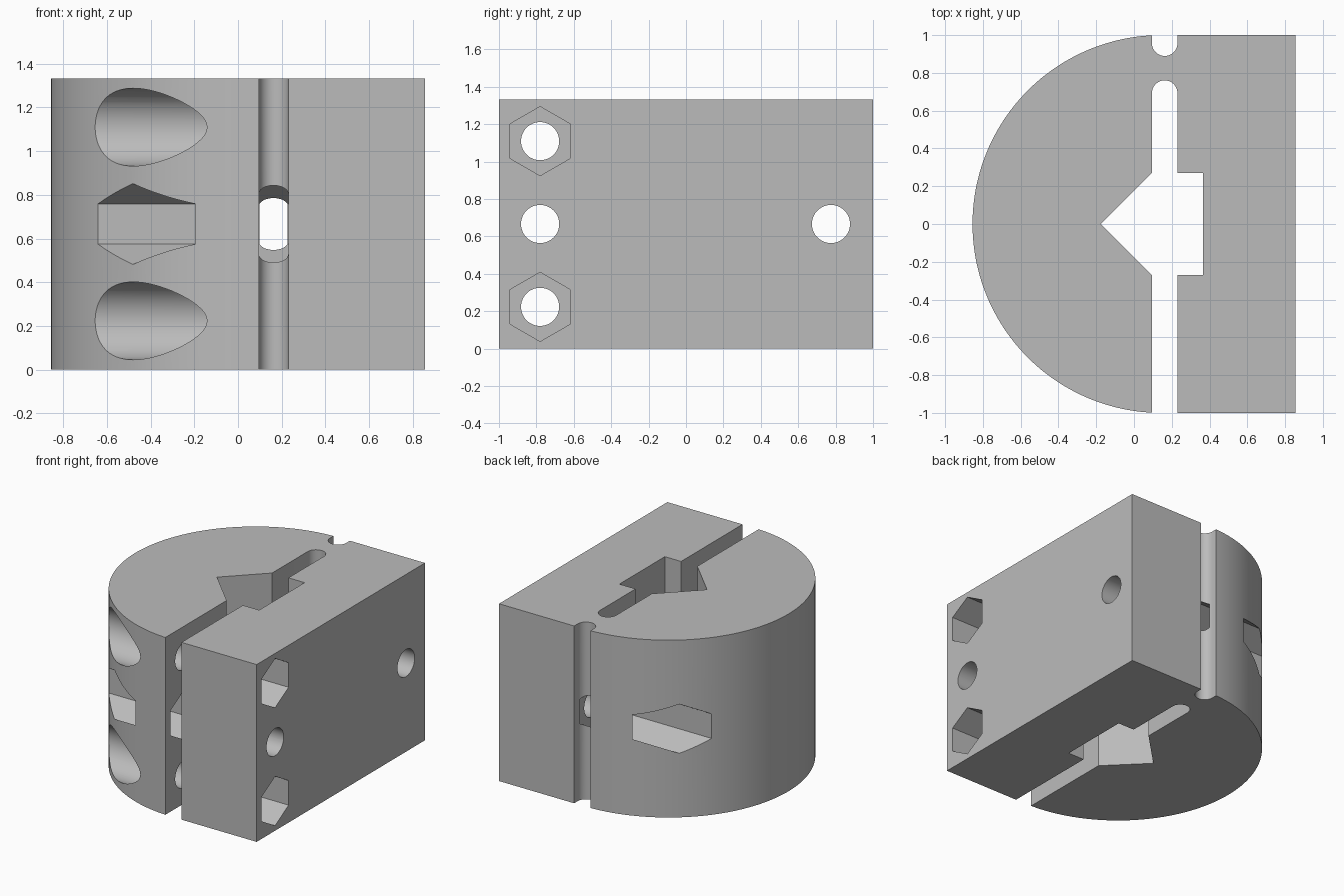
import bpy, bmesh
from math import sin, cos, pi, sqrt, radians
from mathutils import Vector

if "Cube" in bpy.data.objects:
    bpy.data.objects.remove(bpy.data.objects["Cube"])

HEIGHT = 1.333
SLOT_L, SLOT_R = 0.095, 0.23        # walls of the long slot
SLOT_X, SLOT_RAD = (SLOT_L + SLOT_R) / 2, (SLOT_R - SLOT_L) / 2
DISC_X = 0.145                      # centre of the round side
SIDE = 0.855

grey = bpy.data.materials.new("plain_grey")
grey.use_nodes = True
colour = (0.5, 0.5, 0.5, 1)
grey.diffuse_color = colour
grey.node_tree.nodes["Principled BSDF"].inputs["Base Color"].default_value = colour


def prism(name, points, offset):
    """Extrude a closed outline of 3D points by an offset."""
    bm = bmesh.new()
    face = bm.faces.new([bm.verts.new(p) for p in points])
    ext = bmesh.ops.extrude_face_region(bm, geom=[face], use_keep_orig=True)
    moved = [g for g in ext["geom"] if isinstance(g, bmesh.types.BMVert)]
    bmesh.ops.translate(bm, verts=moved, vec=Vector(offset))
    bmesh.ops.recalc_face_normals(bm, faces=bm.faces)
    mesh = bpy.data.meshes.new(name)
    bm.to_mesh(mesh)
    bm.free()
    mesh.materials.append(grey)
    obj = bpy.data.objects.new(name, mesh)
    bpy.context.collection.objects.link(obj)
    return obj


def arc(cx, cy, r, start, end, n):
    angles = [start + (end - start) * i / n for i in range(n + 1)]
    return [(cx + r * cos(a), cy + r * sin(a), 0) for a in angles]


# Outline of the clamp: V notch, round slot end, square pocket, rear groove
outline = [(SLOT_L, -0.27, 0), (-0.175, 0, 0), (SLOT_L, 0.27, 0)]
outline += arc(SLOT_X, 0.693, SLOT_RAD, pi, 0, 20)
outline += [(SLOT_R, 0.27, 0), (0.365, 0.27, 0), (0.365, -0.27, 0), (SLOT_R, -0.27, 0)]
outline += [(SLOT_R, -1, 0), (SIDE, -1, 0), (SIDE, 1, 0), (SLOT_R, 1, 0)]
outline += arc(SLOT_X, 0.957, SLOT_RAD, 0, -pi, 20)
edge = pi / 2 + (DISC_X - SLOT_L)   # where the round side meets the slot
outline += arc(DISC_X, 0, 1, edge, 2 * pi - edge, 100)
clamp = prism("clamp_block", outline, (0, 0, HEIGHT))


def bore(y, z, r, sides, x0, x1):
    """Cut a straight bore along x with the given number of sides."""
    ring = [(x0, y + r * sin(2 * pi * i / sides), z + r * cos(2 * pi * i / sides))
            for i in range(sides)]
    cutter = prism("bore_cutter", ring, (x1 - x0, 0, 0))
    cutter.hide_render = True
    mod = clamp.modifiers.new("bore", "BOOLEAN")
    mod.operation, mod.solver, mod.object = "DIFFERENCE", "EXACT", cutter
    bpy.context.view_layer.objects.active = clamp
    bpy.ops.object.modifier_apply(modifier=mod.name)
    bpy.data.objects.remove(cutter)


FRONT, BACK, MID = -0.78, 0.775, HEIGHT / 2
HOLE, HEAD, NUT = 0.102, 0.178, 0.32 / sqrt(3)

# Upper and lower screws: round head recess on the left, nut pocket on the right
for z in (MID - 0.443, MID + 0.443):
    bore(FRONT, z, HOLE, 48, -1.2, 1.2)
    bore(FRONT, z, HEAD, 64, -1.2, -0.1)
    bore(FRONT, z, NUT, 6, 0.43, 1.2)

# Middle screws: hexagonal channel through the round side
for y, end in ((FRONT, SLOT_X), (BACK, SLOT_R + 0.003)):
    bore(y, MID, HOLE, 48, -1.2, 1.2)
    bore(y, MID, NUT, 6, -1.2, end)

# Smooth the curved walls and keep the edges sharp
bpy.ops.object.select_all(action="DESELECT")
clamp.select_set(True)
bpy.context.view_layer.objects.active = clamp
bpy.ops.object.shade_smooth_by_angle(angle=radians(30))
